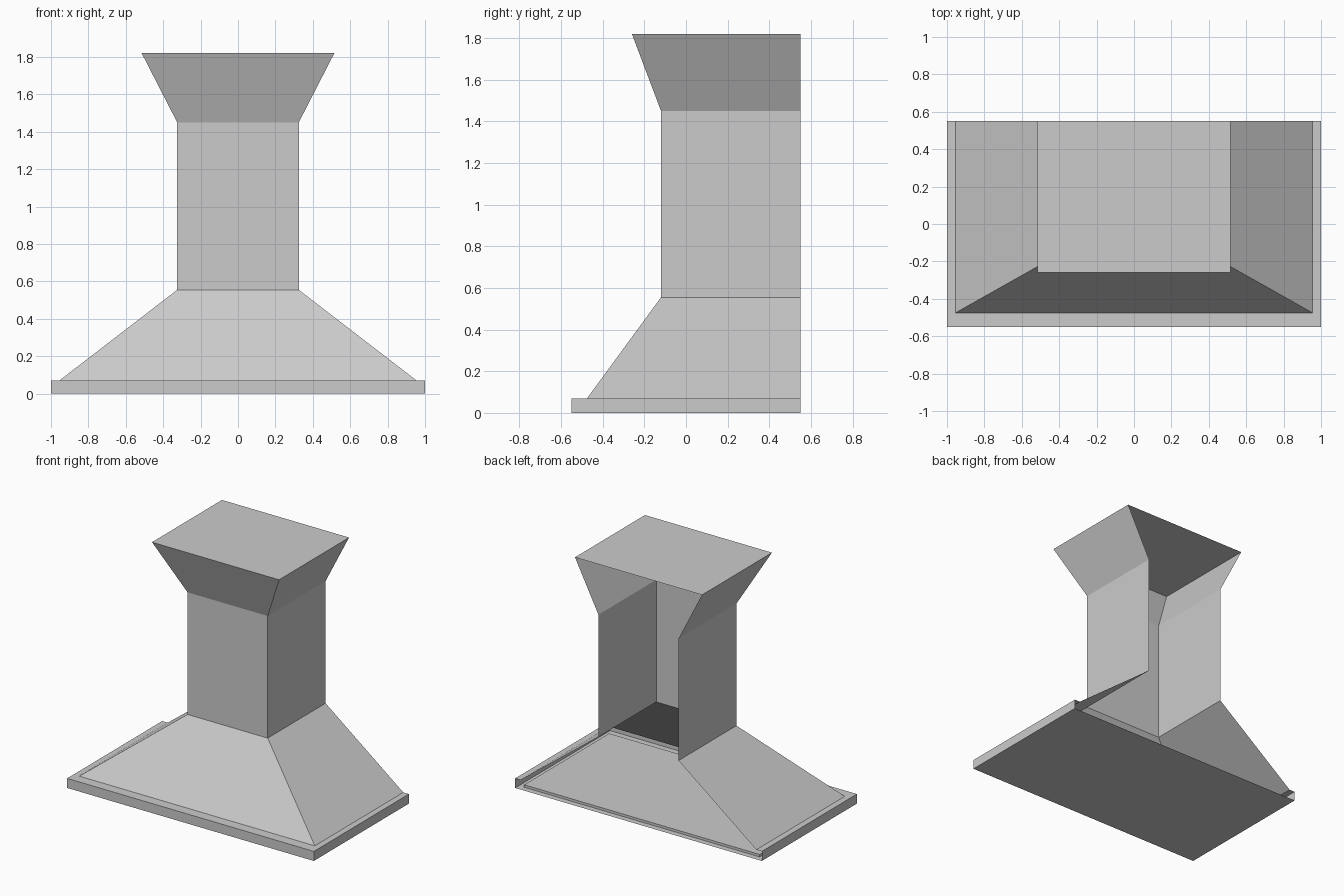
import bpy
import bmesh

cube = bpy.data.objects.get("Cube")
if cube:
    bpy.data.objects.remove(cube, do_unlink=True)

metal = bpy.data.materials.new("brushed grey metal")
metal.use_nodes = True
grey = (0.6, 0.6, 0.6, 1.0)
metal.diffuse_color = grey
metal.node_tree.nodes["Principled BSDF"].inputs["Base Color"].default_value = grey

BACK = 0.55


def outline(bm, level):
    """Back-left, front-left, front-right and back-right corners of a level."""
    half, front, z = level
    points = [(-half, BACK), (-half, front), (half, front), (half, BACK)]
    return [bm.verts.new((x, y, z)) for x, y in points]


def finish(bm, name):
    mesh = bpy.data.meshes.new(name)
    bm.to_mesh(mesh)
    bm.free()
    mesh.materials.append(metal)
    obj = bpy.data.objects.new(name, mesh)
    bpy.context.collection.objects.link(obj)
    return obj


def open_shell(name, levels):
    """Three-sided skin through the levels, open towards the wall."""
    bm = bmesh.new()
    rings = [outline(bm, level) for level in levels]
    for low, high in zip(rings, rings[1:]):
        for i in range(3):
            bm.faces.new((low[i], low[i + 1], high[i + 1], high[i]))
    return finish(bm, name)


def plate(name, level, up=True):
    bm = bmesh.new()
    face = bm.faces.new(outline(bm, level))
    if not up:
        face.normal_flip()
    return finish(bm, name)


# Levels: half width, front y, height
floor = (1.0, -0.55, 0.0)
rim = (1.0, -0.55, 0.07)
ledge = (0.955, -0.475, 0.07)
neck = (0.325, -0.12, 0.555)
shoulder = (0.325, -0.12, 1.45)
crown = (0.515, -0.26, 1.82)

# Rim with its narrow ledge, sloped canopy, chimney and flared crown
open_shell("base_rim", [floor, rim, ledge])
open_shell("sloped_canopy", [ledge, neck])
open_shell("chimney", [neck, shoulder])
open_shell("flared_crown", [shoulder, crown])

# Closed underside and top
plate("underside", floor, up=False)
plate("top_cover", crown)

# Shallow filter panel lying inside the rim
bm = bmesh.new()
bmesh.ops.create_cube(bm, size=1)
for v in bm.verts:
    v.co.x *= 1.91
    v.co.y = 0.51 if v.co.y > 0 else -0.475
    v.co.z = 0.02 if v.co.z > 0 else 0.002
finish(bm, "filter_panel")
